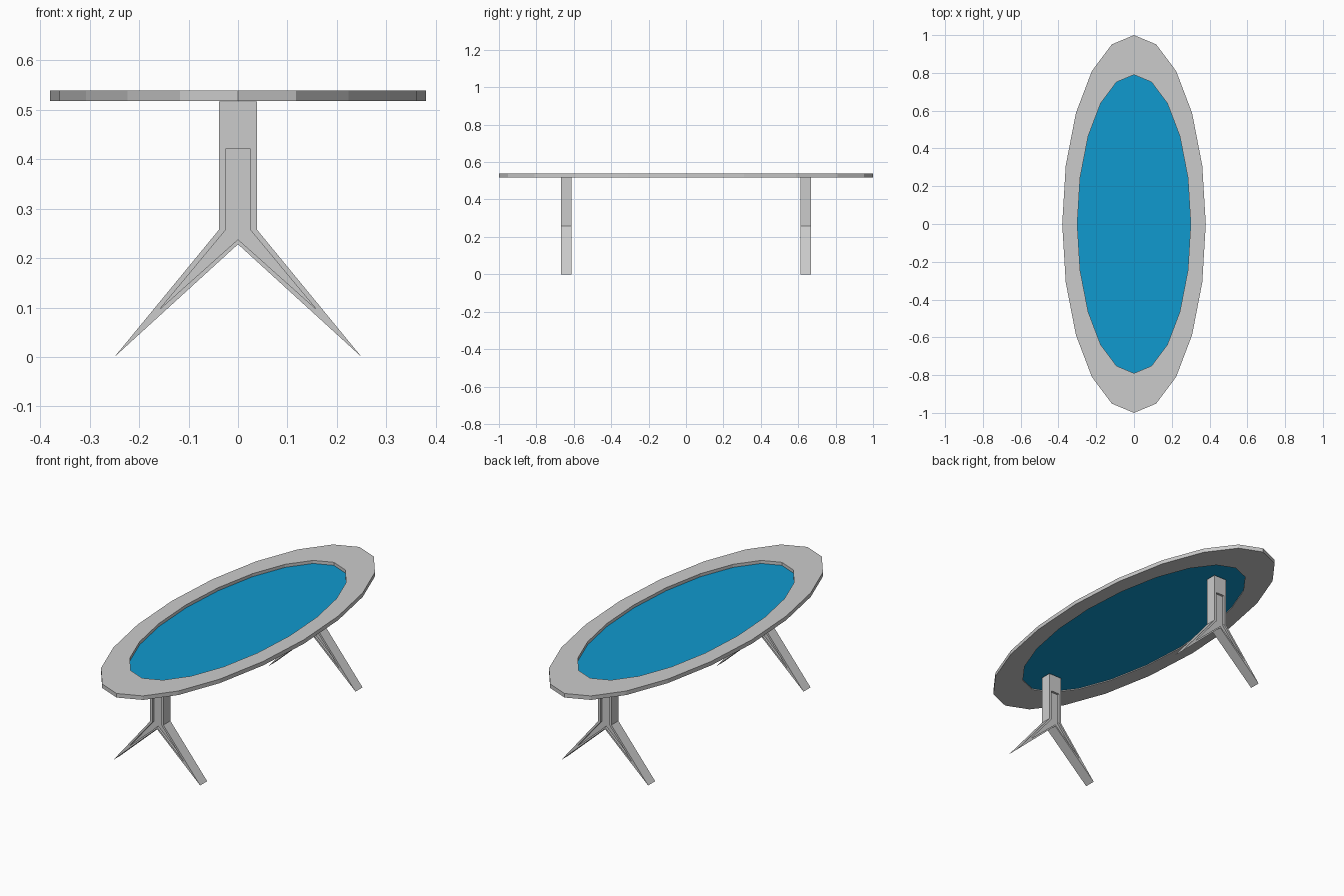
import bpy, bmesh
from math import sin, cos, pi

if "Cube" in bpy.data.objects:
    bpy.data.objects.remove(bpy.data.objects["Cube"])

SIDES = 20
Z_LOW, Z_HIGH = 0.518, 0.539


def make_object(name, bm):
    bmesh.ops.recalc_face_normals(bm, faces=bm.faces)
    mesh = bpy.data.meshes.new(name)
    bm.to_mesh(mesh)
    bm.free()
    obj = bpy.data.objects.new(name, mesh)
    bpy.context.collection.objects.link(obj)
    return obj


def ellipse(bm, rx, ry, z):
    return [bm.verts.new((rx * sin(2 * pi * i / SIDES), ry * cos(2 * pi * i / SIDES), z))
            for i in range(SIDES)]


def bridge(bm, a, b):
    n = len(a)
    for i in range(n):
        j = (i + 1) % n
        bm.faces.new((a[i], a[j], b[j], b[i]))


# Oval table frame
bm = bmesh.new()
loops = [ellipse(bm, 0.38, 1.0, Z_LOW), ellipse(bm, 0.38, 1.0, Z_HIGH),
         ellipse(bm, 0.30, 0.79, Z_HIGH), ellipse(bm, 0.30, 0.79, Z_LOW)]
for k in range(4):
    bridge(bm, loops[k], loops[(k + 1) % 4])
make_object("tabletop_frame", bm)

# Blue glass pane set inside the frame
bm = bmesh.new()
bm.faces.new(ellipse(bm, 0.30, 0.79, 0.523))
glass = make_object("glass_pane", bm)
blue = bpy.data.materials.new("blue_glass")
blue.diffuse_color = (0.005, 0.32, 0.62, 1)
blue.use_nodes = True
blue.node_tree.nodes["Principled BSDF"].inputs["Base Color"].default_value = blue.diffuse_color
glass.data.materials.append(blue)

# Forked legs: the same outline front and back, with a recessed panel in each face
OUTLINE = [(-0.038, 0.517), (0.038, 0.517), (0.038, 0.258), (0.25, 0),
           (0, 0.228), (-0.25, 0), (-0.038, 0.258)]
PANEL = [(-0.024, 0.422), (0.024, 0.422), (0.024, 0.258), (0.158, 0.097),
         (0, 0.238), (-0.158, 0.097), (-0.024, 0.258)]
HALF, RECESS = 0.029, 0.012


def make_leg(name, y):
    bm = bmesh.new()
    layers = [(PANEL, -HALF + RECESS), (PANEL, -HALF), (OUTLINE, -HALF),
              (OUTLINE, HALF), (PANEL, HALF), (PANEL, HALF - RECESS)]
    rings = [[bm.verts.new((x, y + d, z)) for x, z in shape] for shape, d in layers]
    for a, b in zip(rings, rings[1:]):
        bridge(bm, a, b)
    bm.faces.new(rings[0])
    bm.faces.new(rings[-1])
    make_object(name, bm)


make_leg("front_leg", -0.64)
make_leg("back_leg", 0.64)
